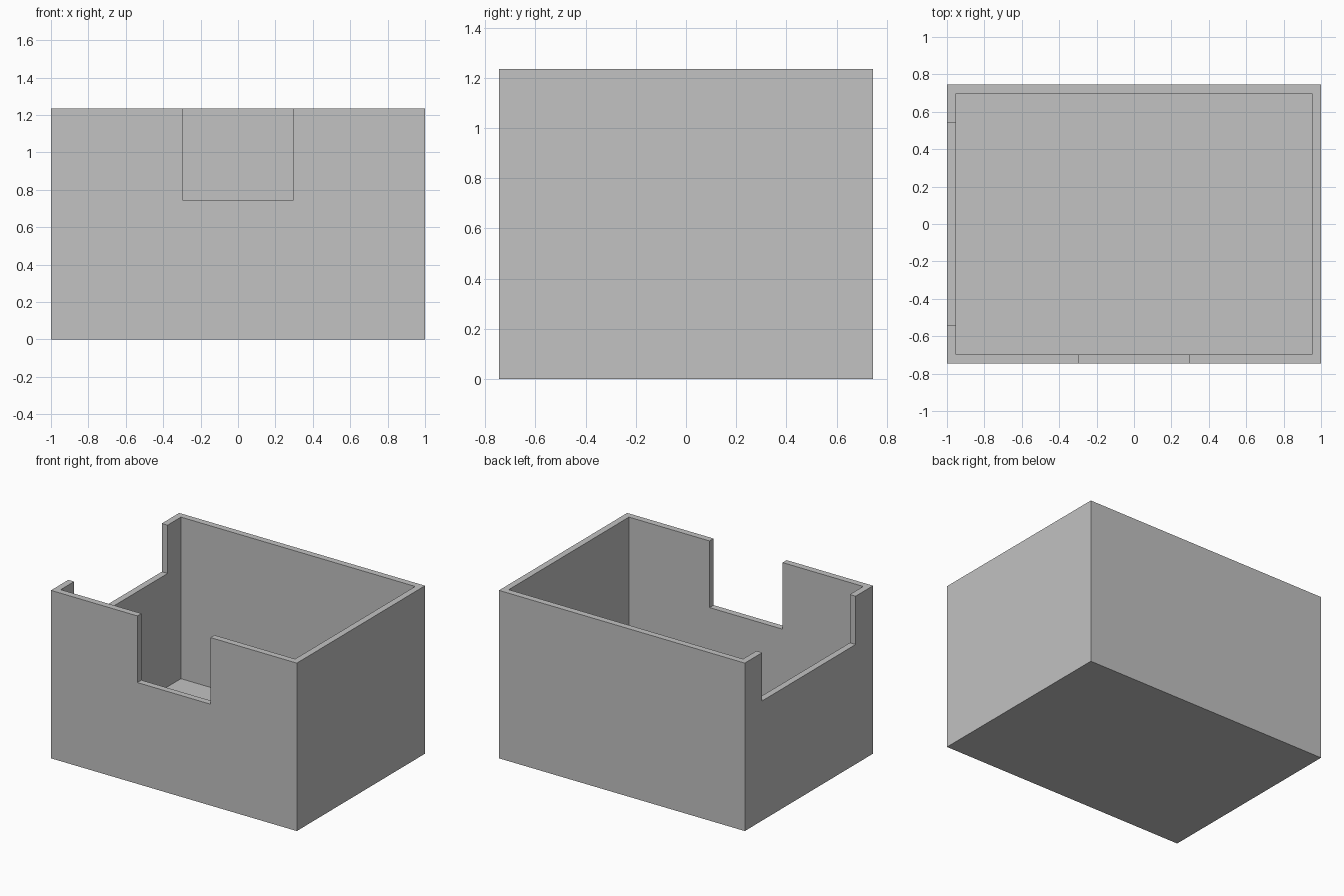
import bpy
from mathutils import Vector

default = bpy.data.objects.get("Cube")
if default:
    bpy.data.objects.remove(default, do_unlink=True)

# Main dimensions
HX, HY, HEIGHT = 1.0, 0.745, 1.235
WALL = 0.047
ABOVE = HEIGHT + 0.2

grey = bpy.data.materials.new("plain grey")
grey.use_nodes = True
colour = (0.54, 0.54, 0.54, 1)
grey.diffuse_color = colour
grey.node_tree.nodes["Principled BSDF"].inputs["Base Color"].default_value = colour


def block(name, low, high):
    """Axis-aligned box between two corners."""
    low, high = Vector(low), Vector(high)
    bpy.ops.mesh.primitive_cube_add(size=1, location=(low + high) / 2)
    obj = bpy.context.object
    obj.name = name
    obj.scale = high - low
    bpy.ops.object.transform_apply(location=True, rotation=False, scale=True)
    obj.data.materials.append(grey)
    return obj


def cut(target, cutter):
    """Subtract the cutter from the target and discard it."""
    cutter.hide_render = True
    mod = target.modifiers.new(cutter.name, 'BOOLEAN')
    mod.operation = 'DIFFERENCE'
    mod.solver = 'EXACT'
    mod.object = cutter
    bpy.context.view_layer.objects.active = target
    bpy.ops.object.modifier_apply(modifier=mod.name)
    bpy.data.objects.remove(cutter, do_unlink=True)


# Solid outer body
box = block("open_box", (-HX, -HY, 0), (HX, HY, HEIGHT))

# Hollow interior, leaving the walls and the floor
cut(box, block("interior_cutter", (WALL - HX, WALL - HY, WALL),
               (HX - WALL, HY - WALL, ABOVE)))

# Deep notch in the front wall
cut(box, block("front_notch_cutter", (-0.297, -HY - 0.1, 0.745),
               (0.297, -HY + 0.1, ABOVE)))

# Wide, shallower notch in the side wall
cut(box, block("side_notch_cutter", (-HX - 0.1, -0.543, 0.88),
               (-HX + 0.1, 0.543, ABOVE)))
